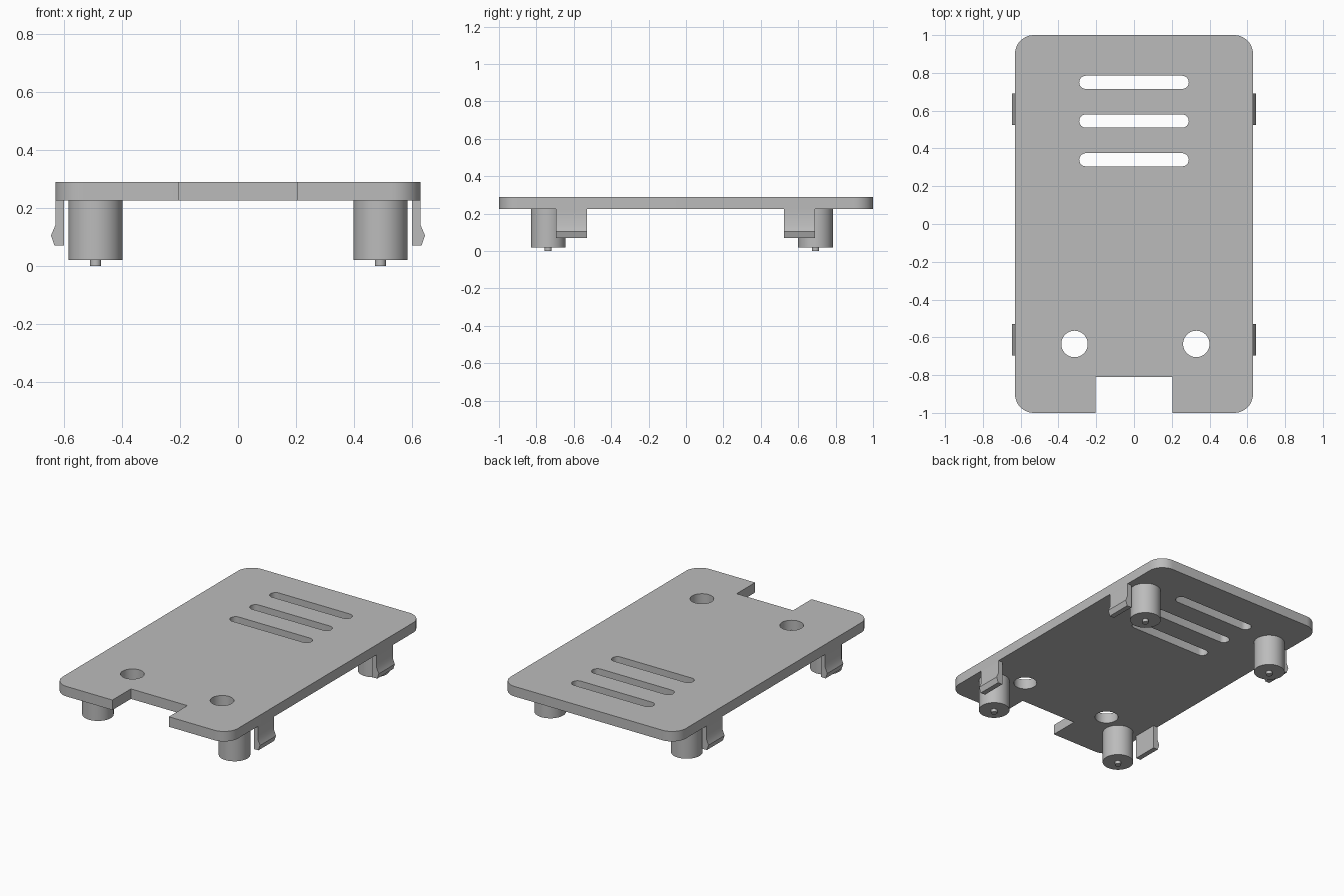
import bpy, bmesh
from math import cos, sin, pi, radians

old = bpy.data.objects.get("Cube")
if old:
    bpy.data.objects.remove(old, do_unlink=True)

grey = bpy.data.materials.new("light grey plastic")
grey.use_nodes = True
colour = (0.5, 0.5, 0.5, 1)
grey.diffuse_color = colour
grey.node_tree.nodes["Principled BSDF"].inputs["Base Color"].default_value = colour

TOP, UNDER = 0.29, 0.225      # cover plate heights
SIDE, END = 0.63, 1.0         # cover plate half sizes


def arc(cx, cy, r, start, end, steps):
    return [(cx + r * cos(start + (end - start) * i / steps),
             cy + r * sin(start + (end - start) * i / steps)) for i in range(steps + 1)]


def finish(obj):
    """Weld, fix normals, colour and smooth a mesh object."""
    bm = bmesh.new()
    bm.from_mesh(obj.data)
    bmesh.ops.remove_doubles(bm, verts=bm.verts, dist=1e-5)
    bmesh.ops.recalc_face_normals(bm, faces=bm.faces)
    bm.to_mesh(obj.data)
    bm.free()
    obj.data.materials.clear()
    obj.data.materials.append(grey)
    bpy.ops.object.select_all(action='DESELECT')
    obj.select_set(True)
    bpy.context.view_layer.objects.active = obj
    bpy.ops.object.shade_smooth_by_angle(angle=radians(30))


def plate(name, outlines):
    """Filled flat shape; outlines after the first become holes."""
    curve = bpy.data.curves.new(name, 'CURVE')
    curve.dimensions = '2D'
    curve.fill_mode = 'BOTH'
    curve.extrude = (TOP - UNDER) / 2
    for outline in outlines:
        spline = curve.splines.new('POLY')
        spline.points.add(len(outline) - 1)
        for point, (x, y) in zip(spline.points, outline):
            point.co = (x, y, 0, 1)
        spline.use_cyclic_u = True
    obj = bpy.data.objects.new(name, curve)
    bpy.context.collection.objects.link(obj)
    obj.location.z = (TOP + UNDER) / 2
    bpy.ops.object.select_all(action='DESELECT')
    obj.select_set(True)
    bpy.context.view_layer.objects.active = obj
    bpy.ops.object.convert(target='MESH')
    finish(bpy.context.view_layer.objects.active)


def cylinder(name, x, y, r, low, high):
    bpy.ops.mesh.primitive_cylinder_add(vertices=48, radius=r, depth=high - low,
                                        location=(x, y, (low + high) / 2))
    bpy.context.object.name = name
    finish(bpy.context.object)


def clip(name, side, y0, y1):
    """Snap clip: a hooked side profile pulled along y."""
    profile = [(0.60, UNDER), (0.63, UNDER), (0.63, 0.14),
               (0.645, 0.105), (0.633, 0.07), (0.60, 0.07)]
    bm = bmesh.new()
    face = bm.faces.new([bm.verts.new((side * x, y0, z)) for x, z in profile])
    pulled = bmesh.ops.extrude_face_region(bm, geom=[face])["geom"]
    bmesh.ops.translate(bm, vec=(0, y1 - y0, 0),
                        verts=[v for v in pulled if isinstance(v, bmesh.types.BMVert)])
    mesh = bpy.data.meshes.new(name)
    bm.to_mesh(mesh)
    bm.free()
    obj = bpy.data.objects.new(name, mesh)
    bpy.context.collection.objects.link(obj)
    finish(obj)


# Cover plate: rounded corners, front notch, vent slots and round holes
R = 0.1
outline = [(0.203, -END), (0.203, -0.81), (-0.203, -0.81), (-0.203, -END)]
corners = [(-1, -1, 1.5), (-1, 1, 1), (1, 1, 0.5), (1, -1, 0)]
for sx, sy, turn in corners:
    outline += arc(sx * (SIDE - R), sy * (END - R), R, turn * pi, (turn - 0.5) * pi, 12)
holes = [arc(x, -0.635, 0.07, 0, 2 * pi, 48)[:-1] for x in (-0.315, 0.33)]
for y in (0.75, 0.545, 0.34):
    holes.append(arc(0.255, y, 0.035, -pi / 2, pi / 2, 12)
                 + arc(-0.255, y, 0.035, pi / 2, 1.5 * pi, 12))
plate("cover_plate", [outline] + holes)

# Standoff posts with locating pins, and snap clips beside them
for side, side_name in ((1, "left"), (-1, "right")):
    for end_name, post_y, y0, y1 in (("front", -0.737, -0.695, -0.53),
                                     ("back", 0.693, 0.525, 0.69)):
        label = f"{end_name}_{side_name}"
        cylinder(f"post_{label}", side * 0.491, post_y, 0.093, 0.02, UNDER)
        cylinder(f"pin_{label}", side * 0.491, post_y, 0.019, 0, 0.02)
        clip(f"clip_{label}", side, y0, y1)
